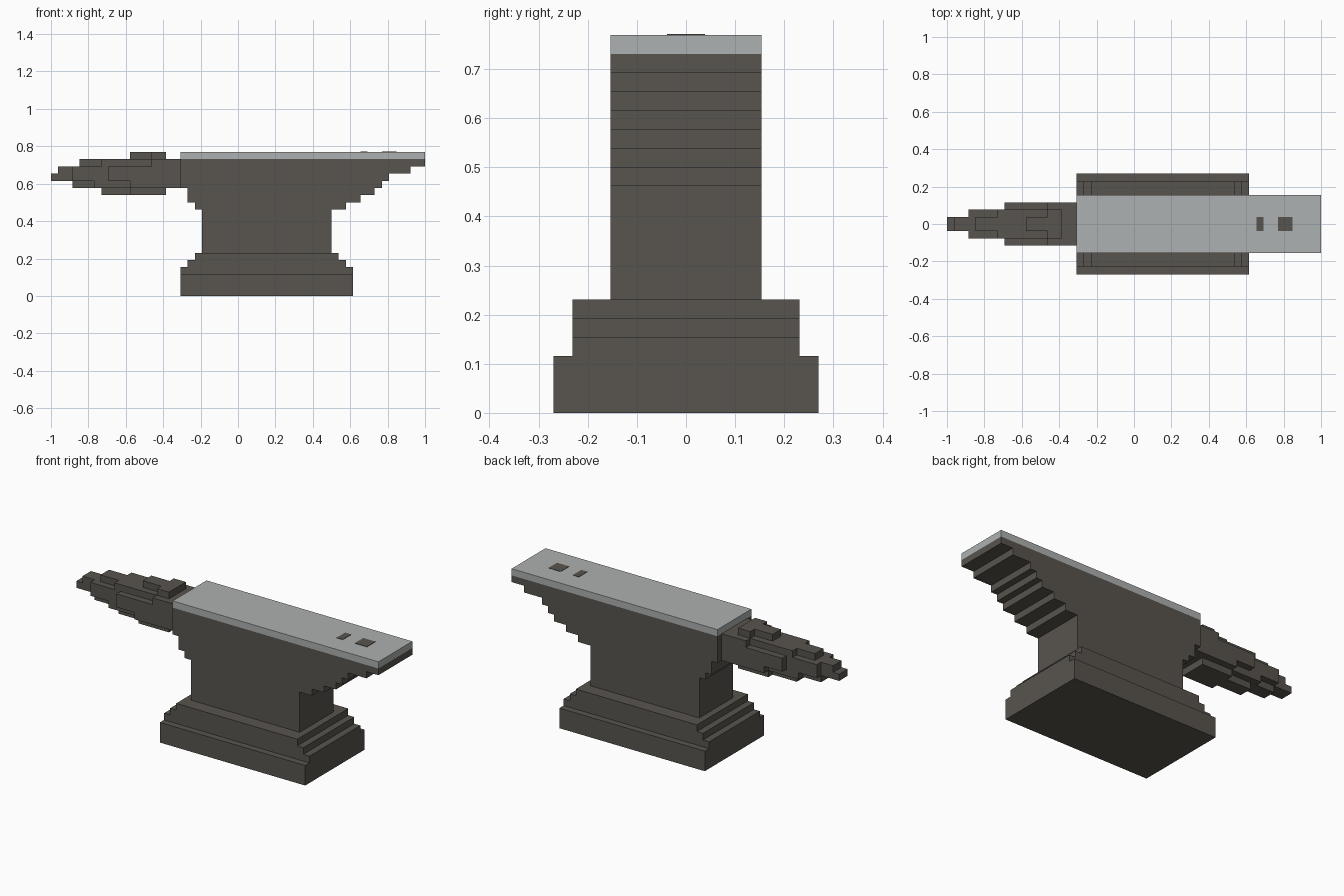
import bpy
import bmesh
from mathutils import Vector

cube = bpy.data.objects.get("Cube")
if cube:
    bpy.data.objects.remove(cube, do_unlink=True)

U = 2 / 52  # one block; all sizes below are counted in blocks


def material(name, colour):
    mat = bpy.data.materials.new(name)
    mat.use_nodes = True
    mat.diffuse_color = (*colour, 1)
    bsdf = next(n for n in mat.node_tree.nodes if n.type == "BSDF_PRINCIPLED")
    bsdf.inputs["Base Color"].default_value = (*colour, 1)
    return mat


iron = material("dark iron", (0.098, 0.089, 0.077))
steel = material("polished steel", (0.42, 0.44, 0.44))


def prism(name, outline, direction, mat):
    """Extrude a flat outline of 3D points along a direction."""
    bm = bmesh.new()
    face = bm.faces.new([bm.verts.new(Vector(p) * U) for p in outline])
    moved = bmesh.ops.extrude_face_region(bm, geom=[face])["geom"]
    verts = [g for g in moved if isinstance(g, bmesh.types.BMVert)]
    bmesh.ops.translate(bm, verts=verts, vec=Vector(direction) * U)
    if face.is_valid is False or len(bm.faces) < len(outline) + 2:
        bm.faces.new([v for v in bm.verts if v not in verts])
    bmesh.ops.recalc_face_normals(bm, faces=bm.faces)
    mesh = bpy.data.meshes.new(name)
    bm.to_mesh(mesh)
    bm.free()
    mesh.materials.append(mat)
    obj = bpy.data.objects.new(name, mesh)
    bpy.context.scene.collection.objects.link(obj)
    return obj


def box(name, x0, x1, half_y, z0, z1, mat):
    outline = [(x0, -half_y, z0), (x1, -half_y, z0),
               (x1, half_y, z0), (x0, half_y, z0)]
    return prism(name, outline, (0, 0, z1 - z0), mat)


def stepped_body(name, tiers, top, half_y, mat):
    """Side silhouette from (bottom, left, right) tiers, extruded in y."""
    ends = [t[0] for t in tiers[1:]] + [top]
    left, right = [], []
    for (z0, x0, x1), z1 in zip(tiers, ends):
        left += [(x0, -half_y, z0), (x0, -half_y, z1)]
        right += [(x1, -half_y, z0), (x1, -half_y, z1)]
    outline = []
    for p in right + left[::-1]:  # skip repeated corners
        if not outline or p != outline[-1]:
            outline.append(p)
    return prism(name, outline, (0, 2 * half_y, 0), mat)


def horn_layer(name, z0, z1, steps, end, mat):
    """Plan silhouette from (start, half width) steps, mirrored over y."""
    ends = [s[0] for s in steps[1:]] + [end]
    side = []
    for (x0, w), x1 in zip(steps, ends):
        side += [(x0, w, z0), (x1, w, z0)]
    mirrored = [(x, -y, z) for x, y, z in reversed(side)]
    return prism(name, side + mirrored, (0, 0, z1 - z0), mat)


# Foot
box("base", -8, 16, 7, 0, 3, iron)
stepped_body("foot_steps", [(3, -8, 16), (4, -7, 15), (5, -6, 14)], 6, 6, iron)

# Waist widening towards the heel
stepped_body("body", [(6, -5, 13), (12, -6, 15), (13, -7, 17), (14, -7, 19),
                      (15, -8, 20), (16, -8, 21), (17, -8, 24), (18, -8, 26)],
             19, 4, iron)

# Working face with its two dark holes
box("face_plate", -8, 26, 4, 19, 20, steel)
box("round_hole", 17, 18, 1, 19.95, 20.05, iron)
box("square_hole", 20, 22, 1, 19.95, 20.05, iron)

# Horn, layered from bottom to top
horn_layer("horn_bottom", 14, 15, [(-19, 1), (-15, 2)], -10, iron)
horn_layer("horn_lower", 15, 16, [(-23, 1), (-20, 2), (-15, 3)], -8, iron)
horn_layer("horn_tip", 16, 17, [(-26, 1), (-23, 2), (-18, 3)], -8, iron)
horn_layer("horn_middle", 17, 18, [(-25, 1), (-23, 2), (-18, 3)], -8, iron)
horn_layer("horn_upper", 18, 19, [(-22, 1), (-19, 2), (-12, 3)], -8, iron)
horn_layer("horn_top", 19, 20, [(-15, 1), (-12, 2)], -10, iron)
